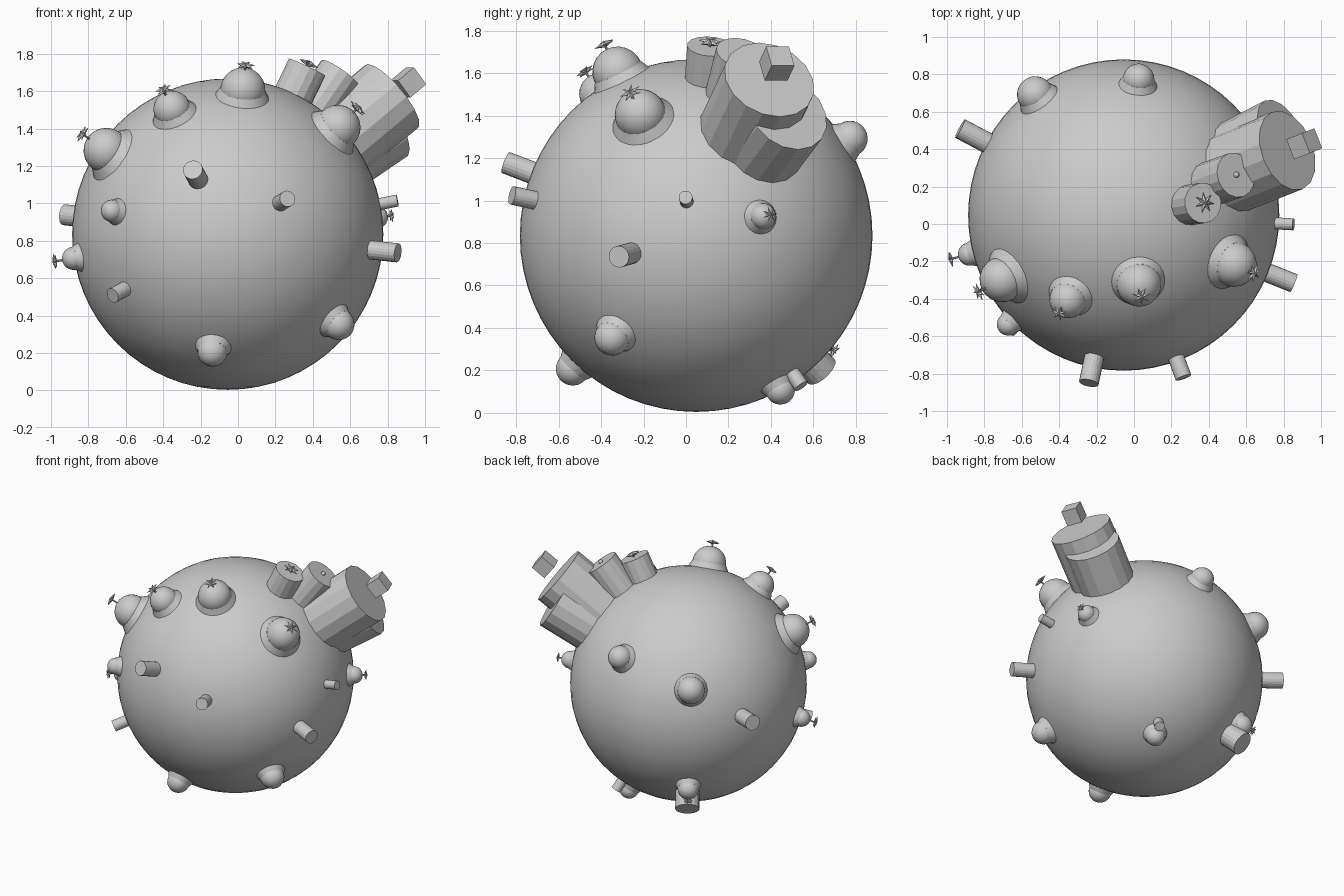
import bpy, bmesh
from math import sin, cos, pi, sqrt
from mathutils import Vector, Matrix

if "Cube" in bpy.data.objects:
    bpy.data.objects.remove(bpy.data.objects["Cube"])

C = Vector((-0.055, 0.048, 0.835))   # planet centre
R = 0.832                            # planet radius


def frame(d, dist):
    """Matrix whose z axis points outward along d, at a distance from the planet centre."""
    d = Vector(d).normalized()
    return Matrix.Translation(C + d * dist) @ d.to_track_quat('Z', 'Y').to_matrix().to_4x4()


def finish(bm, name, matrix, smooth=False):
    bmesh.ops.recalc_face_normals(bm, faces=bm.faces)
    me = bpy.data.meshes.new(name)
    bm.to_mesh(me)
    bm.free()
    ob = bpy.data.objects.new(name, me)
    bpy.context.collection.objects.link(ob)
    ob.matrix_world = matrix
    for p in me.polygons:
        p.use_smooth = smooth
    return ob


def ball(name, d, dist, r, seg=24):
    bm = bmesh.new()
    bmesh.ops.create_uvsphere(bm, u_segments=seg, v_segments=seg // 2, radius=r)
    return finish(bm, name, frame(d, dist), True)


def tube(name, d, lo, hi, r1, r2=None, seg=16, smooth=False):
    bm = bmesh.new()
    bmesh.ops.create_cone(bm, cap_ends=True, segments=seg, radius1=r1,
                          radius2=r1 if r2 is None else r2, depth=hi - lo)
    ob = finish(bm, name, frame(d, (lo + hi) / 2))
    if smooth:
        for p in ob.data.polygons:
            p.use_smooth = len(p.vertices) == 4
    return ob


def star(name, d, dist, r, points=7):
    bm = bmesh.new()
    top = bm.verts.new((0, 0, r * 0.3))
    bot = bm.verts.new((0, 0, -r * 0.3))
    n = points * 2
    ring = []
    for i in range(n):
        q = r if i % 2 == 0 else r * 0.38
        ring.append(bm.verts.new((q * cos(2 * pi * i / n), q * sin(2 * pi * i / n), 0)))
    for i in range(n):
        a, b = ring[i], ring[(i + 1) % n]
        bm.faces.new((a, b, top))
        bm.faces.new((b, a, bot))
    return finish(bm, name, frame(d, dist))


# planet body
planet = ball("planet", (0, 0, 1), 0, R, 64)

# domed houses: direction, dome radius, flange radius, star distance (0 = none), star radius
domes = [
    ((-0.755, -0.40, 0.52), 0.122, 0.165, 1.03, 0.05),
    ((-0.346, -0.526, 0.777), 0.10, 0.128, 0.997, 0.048),
    ((0.095, -0.433, 0.903), 0.12, 0.147, 1.006, 0.052),
    ((0.695, -0.31, 0.673), 0.122, 0.157, 1.016, 0.055),
    ((-0.925, -0.235, -0.145), 0.062, 0.08, 0.965, 0.045),
    ((0.875, 0.347, 0.10), 0.062, 0.085, 0.947, 0.038),
    ((-0.47, 0.675, -0.565), 0.075, 0.092, 0.96, 0.04),
    ((-0.605, -0.572, 0.122), 0.06, 0.074, 0, 0),
    ((-0.08, -0.575, -0.62), 0.08, 0.10, 0, 0),
    ((0.585, -0.39, -0.475), 0.085, 0.107, 0, 0),
    ((0.08, 0.73, 0.46), 0.085, 0.107, 0, 0),
    ((-0.475, 0.647, 0.32), 0.098, 0.12, 0, 0),
    ((0.23, 0.395, -0.725), 0.07, 0.087, 0, 0),
]
for i, (d, r, brim, sd, sr) in enumerate(domes, 1):
    ball(f"dome_{i}", d, 0.86, r)
    tube(f"dome_flange_{i}", d, sqrt(R * R - brim * brim) - 0.008, 0.86, brim, r, 32, True)
    if sd:
        tube(f"star_stem_{i}", d, 0.86, sd, 0.006, seg=8)
        star(f"star_{i}", d, sd, sr)

# small chimneys: direction, outer distance, radius
chimneys = [
    ((-0.187, -0.90, 0.345), 0.98, 0.053),
    ((0.32, -0.87, 0.19), 0.945, 0.044),
    ((-0.88, 0.465, 0.105), 0.995, 0.056),
    ((0.908, -0.05, 0.18), 0.927, 0.032),
    ((0.91, -0.365, -0.10), 0.985, 0.051),
    ((-0.60, -0.60, -0.32), 0.93, 0.041),
    ((-0.42, 0.615, -0.667), 0.96, 0.085),
    ((0.264, 0.475, -0.68), 0.91, 0.036),
]
for i, (d, hi, r) in enumerate(chimneys, 1):
    tube(f"chimney_{i}", d, 0.78, hi, r, seg=20)

# cluster of towers: direction, inner and outer distance, radius
towers = [
    ((0.427, 0.065, 0.90), 0.80, 0.99, 0.108),
    ((0.56, 0.20, 0.803), 0.78, 1.07, 0.122),
    ((0.733, 0.289, 0.616), 0.74, 1.194, 0.222),
    ((0.76, 0.39, 0.52), 0.76, 1.11, 0.20),
]
for i, (d, lo, hi, r) in enumerate(towers, 1):
    tube(f"tower_{i}", d, lo, hi, r)

# tower ornaments
star("tower_star", towers[0][0], 1.012, 0.058)
tube("tower_star_stem", towers[0][0], 0.98, 1.012, 0.006, seg=8)
ball("tower_knob", towers[1][0], 1.075, 0.016, 12)
bm = bmesh.new()
bmesh.ops.create_cube(bm, size=0.115)
finish(bm, "floating_block", frame(towers[2][0], 1.317))
